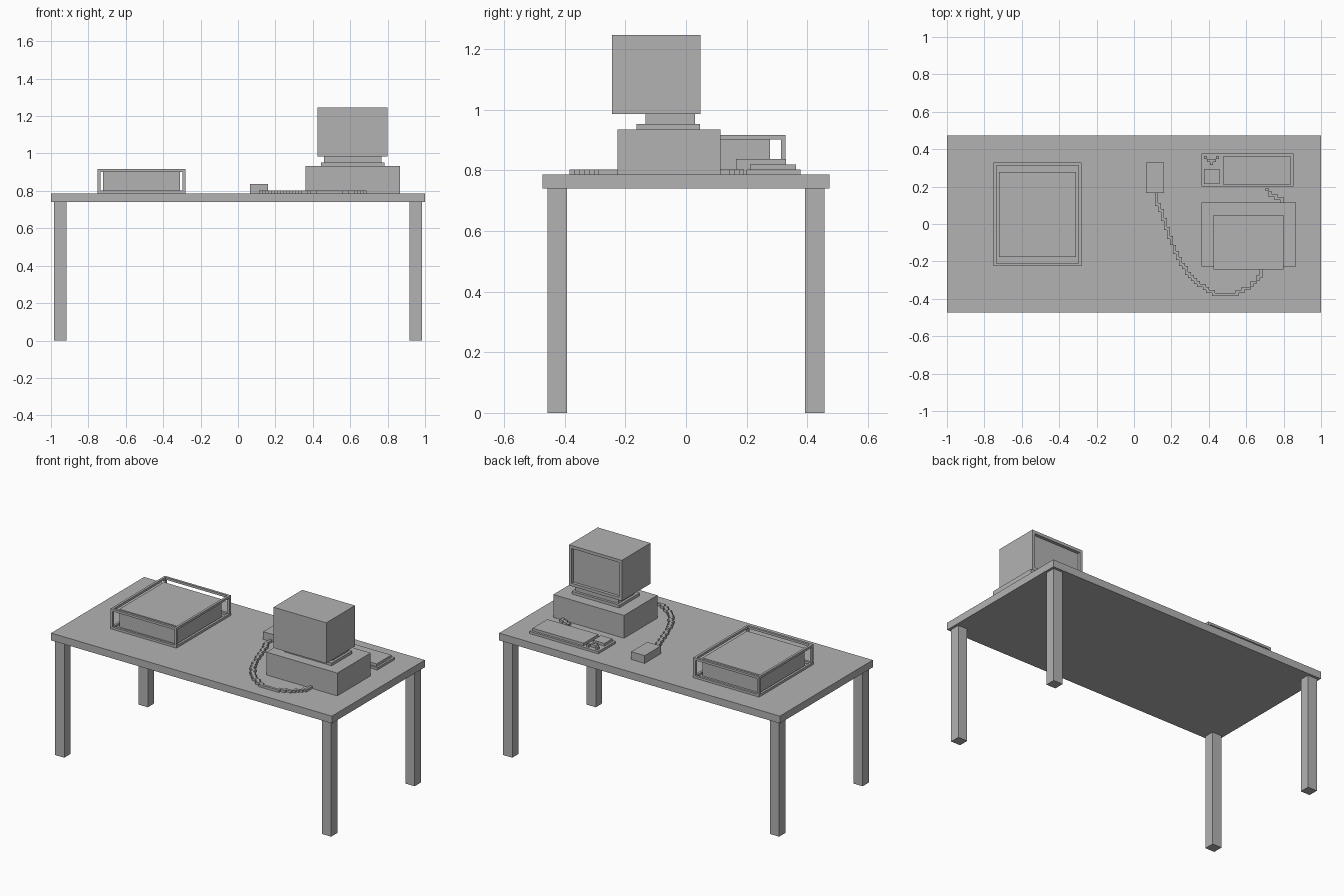
import bpy, bmesh
from mathutils import Vector

cube = bpy.data.objects.get("Cube")
if cube:
    bpy.data.objects.remove(cube, do_unlink=True)

grey = bpy.data.materials.new("plain grey")
grey.use_nodes = True
COLOR = (0.45, 0.45, 0.45, 1)
grey.diffuse_color = COLOR
grey.node_tree.nodes["Principled BSDF"].inputs["Base Color"].default_value = COLOR

TOP = 0.787    # desk surface height
CELL = 0.016   # step size of the stepped cables


def finish(name, bm):
    bmesh.ops.recalc_face_normals(bm, faces=bm.faces)
    mesh = bpy.data.meshes.new(name)
    bm.to_mesh(mesh)
    bm.free()
    mesh.materials.append(grey)
    obj = bpy.data.objects.new(name, mesh)
    bpy.context.collection.objects.link(obj)
    return obj


def add_box(bm, x, y, z):
    verts = bmesh.ops.create_cube(bm, size=1)["verts"]
    for v in verts:
        v.co = Vector([r[0] + (c + 0.5) * (r[1] - r[0]) for c, r in zip(v.co, (x, y, z))])


def box(name, x, y, z):
    bm = bmesh.new()
    add_box(bm, x, y, z)
    return finish(name, bm)


def stepped(name, cells, z0, z1, origin=(0, 0)):
    """Extrude a set of square grid cells into one stepped solid."""
    bm = bmesh.new()
    for i, j in sorted(cells):
        bm.faces.new([bm.verts.new((origin[0] + (i + a) * CELL, origin[1] + (j + b) * CELL, z0))
                      for a, b in ((0, 0), (1, 0), (1, 1), (0, 1))])
    bmesh.ops.remove_doubles(bm, verts=bm.verts, dist=0.0001)
    new = bmesh.ops.extrude_face_region(bm, geom=bm.faces[:], use_keep_orig=True)["geom"]
    for v in new:
        if isinstance(v, bmesh.types.BMVert):
            v.co.z = z1
    return finish(name, bm)


def path_cells(points):
    cells = set()
    for p, q in zip(points, points[1:]):
        a, b = Vector(p), Vector(q)
        for k in range(101):
            c = a.lerp(b, k / 100) / CELL
            cells.add((int(c.x // 1), int(c.y // 1)))
    return cells


# Desk
box("desk_top", (-1, 1), (-0.473, 0.473), (0.74, TOP))
for sx, side in ((-1, "right"), (1, "left")):
    for sy, end in ((-1, "front"), (1, "back")):
        cx, cy = sx * 0.951, sy * 0.425
        box(f"{end}_{side}_leg", (cx - 0.033, cx + 0.033), (cy - 0.032, cy + 0.032), (0, 0.74))

# Computer case and monitor stand
box("computer_case", (0.362, 0.866), (-0.226, 0.114), (TOP, 0.934))
box("stand_base", (0.444, 0.782), (-0.163, 0.046), (0.934, 0.952))
box("stand_neck", (0.46, 0.767), (-0.133, 0.03), (0.952, 0.985))

# Monitor with a recessed screen on its +y side
bm = bmesh.new()
add_box(bm, (0.424, 0.8), (-0.244, 0.048), (0.985, 1.247))
bm.normal_update()
screen = max(bm.faces, key=lambda f: f.calc_center_median().y)
bmesh.ops.inset_individual(bm, faces=[screen], thickness=0.027)
pushed = bmesh.ops.extrude_discrete_faces(bm, faces=[screen])["faces"][0]
bmesh.ops.translate(bm, vec=(0, -0.02, 0), verts=pushed.verts)
finish("monitor", bm)

# Keyboard
box("keyboard_base", (0.361, 0.853), (0.2, 0.377), (TOP, 0.802))
box("main_keys", (0.476, 0.84), (0.211, 0.362), (0.802, 0.819))
box("number_keys", (0.375, 0.457), (0.214, 0.295), (0.802, 0.819))
stepped("arrow_keys", [(0, 2), (4, 2), (1, 1), (2, 1), (3, 1), (2, 0)], 0.802, 0.819, (0.375, 0.315))
stepped("keyboard_cable", path_cells([(0.71, 0.19), (0.735, 0.155), (0.79, 0.135), (0.8, 0.11)]),
        TOP, 0.802)

# Mouse and its cable
box("mouse", (0.064, 0.16), (0.165, 0.329), (TOP, 0.837))
stepped("mouse_cable", path_cells([
    (0.12, 0.17), (0.125, 0.11), (0.155, 0.04), (0.195, -0.08), (0.25, -0.215), (0.335, -0.31),
    (0.42, -0.37), (0.525, -0.38), (0.62, -0.34), (0.67, -0.29), (0.682, -0.22)]), TOP, 0.802)

# Paper tray: open bar frame around a solid stack
X, Y, Z, T = (-0.751, -0.281), (-0.225, 0.328), (TOP, 0.917), 0.015
bm = bmesh.new()
for z in (Z[0], Z[1] - T):
    for y in (Y[0], Y[1] - T):
        add_box(bm, X, (y, y + T), (z, z + T))
    for x in (X[0], X[1] - T):
        add_box(bm, (x, x + T), (Y[0] + T, Y[1] - T), (z, z + T))
for x in (X[0], X[1] - T):
    for y in (Y[0], Y[1] - T):
        add_box(bm, (x, x + T), (y, y + T), (Z[0] + T, Z[1] - T))
finish("tray_frame", bm)
box("paper_stack", (-0.722, -0.311), (-0.177, 0.277), (TOP, 0.903))
